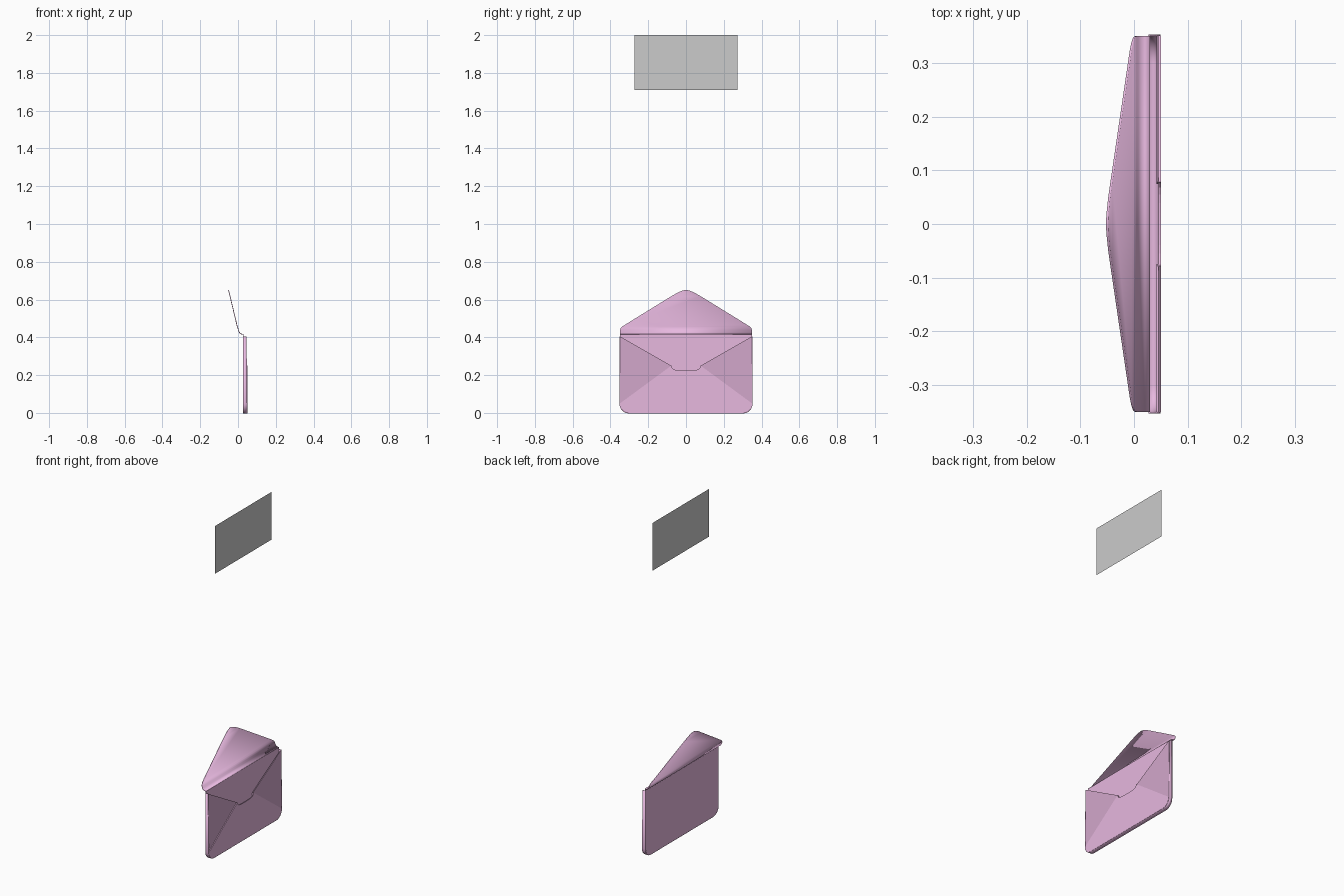
import bpy, bmesh, math

if "Cube" in bpy.data.objects:
    bpy.data.objects.remove(bpy.data.objects["Cube"])

T = 0.004  # paper thickness


def material(name, rgb):
    m = bpy.data.materials.new(name)
    m.diffuse_color = (*rgb, 1)
    m.use_nodes = True
    m.node_tree.nodes["Principled BSDF"].inputs["Base Color"].default_value = m.diffuse_color
    return m


pink = material("pink_paper", (0.80, 0.48, 0.74))
mauve = material("shaded_paper", (0.65, 0.39, 0.60))


def make(name, verts, faces, mat=None, thick=0.0, offset=0.0, smooth=False):
    me = bpy.data.meshes.new(name)
    me.from_pydata(verts, [], faces)
    ob = bpy.data.objects.new(name, me)
    bpy.context.collection.objects.link(ob)
    if mat:
        me.materials.append(mat)
    if thick:
        s = ob.modifiers.new("paper", "SOLIDIFY")
        s.thickness = thick
        s.offset = offset
    if smooth:
        bpy.context.view_layer.objects.active = ob
        ob.select_set(True)
        bpy.ops.object.shade_smooth_by_angle(angle=math.radians(30))
        ob.select_set(False)
    return ob


def slab(name, outline, x0, x1, mat):
    """Flat (y, z) outline extruded between two x planes."""
    n = len(outline)
    verts = [(x, y, z) for x in (x0, x1) for y, z in outline]
    faces = [tuple(range(n))[::-1], tuple(range(n, 2 * n))]
    faces += [(i, (i + 1) % n, n + (i + 1) % n, n + i) for i in range(n)]
    ob = make(name, verts, faces, mat)
    bm = bmesh.new()
    bm.from_mesh(ob.data)
    bmesh.ops.recalc_face_normals(bm, faces=bm.faces)
    bm.to_mesh(ob.data)
    bm.free()
    return ob


# Rounded bottom edge shared by the back, the walls and the bottom flap
W, R, N = 0.35, 0.05, 8
half = [(W - R + R * math.sin(a), R - R * math.cos(a))
        for a in (math.pi / 2 * i / N for i in range(N + 1))]
bottom = [(-y, z) for y, z in reversed(half)] + half

# Back panel
slab("back_panel", [(-W, 0.418)] + bottom + [(W, 0.418)], 0.026, 0.026 + T, pink)

# Bottom flap with a dipped top edge
dip = [(0.078 * math.sin(t), 0.272 - 0.047 * math.cos(t) - 0.022 * math.sin(t) ** 2)
       for t in (math.pi / 2 * (1 - i / 6) for i in range(13))]
slab("bottom_flap", bottom + dip, 0.046, 0.050, pink)

# Side flaps tucked behind the bottom flap
for side, s in (("left", -1), ("right", 1)):
    pts = [(W, 0.405), (0.078, 0.250), (0.074, 0.235), (W - 0.003, 0.042), (W, 0.05)]
    slab(side + "_side_flap", [(s * y, z) for y, z in pts], 0.042, 0.046, mauve)

# Narrow wall around sides and bottom
path = [(-W, 0.405)] + bottom + [(W, 0.405)]
n = len(path)
wv = [(0.027, y, z) for y, z in path]
wv += [(0.045 if z > R else 0.049, y, z) for y, z in path]
wf = [(i, n + i, n + i + 1, i + 1) for i in range(n - 1)]
wall = make("edge_wall", wv, wf, pink, 0.003, -1, True)

# Open top flap: rows of (x, z, half width) following the fold
rows = [(0.030, 0.416, 0.350), (0.020, 0.417, 0.350), (0.012, 0.420, 0.350),
        (0.006, 0.428, 0.350), (0.002, 0.439, 0.349), (0.000, 0.447, 0.346),
        (-0.003, 0.456, 0.338), (-0.006, 0.466, 0.323), (-0.042, 0.617, 0.078),
        (-0.046, 0.633, 0.050), (-0.048, 0.642, 0.031), (-0.0495, 0.647, 0.018),
        (-0.050, 0.650, 0.004)]
fv = [(x, k * w, z) for x, z, w in rows for k in (-1, 1)]
ff = [(2 * i, 2 * i + 1, 2 * i + 3, 2 * i + 2) for i in range(len(rows) - 1)]
make("top_flap", fv, ff, pink, T, 0, True)

# Letter sheet floating above
L = 0.2725
make("letter_sheet", [(0.035, -L, 1.71), (0.035, L, 1.71), (0.035, L, 2.0),
                      (0.035, -L, 2.0)], [(0, 1, 2, 3)])
